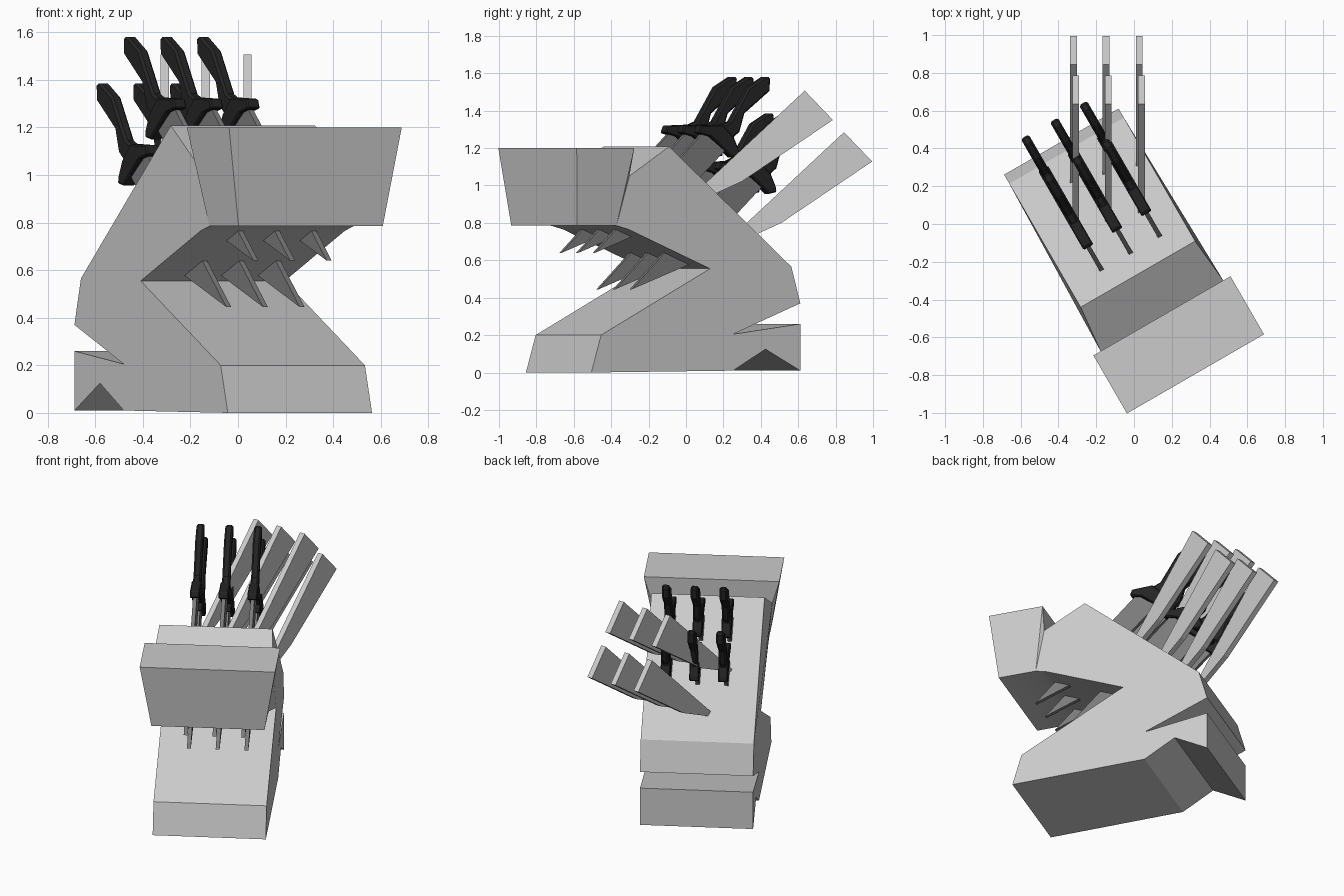
import bpy, bmesh, math
from mathutils import Vector

cube = bpy.data.objects.get("Cube")
if cube:
    bpy.data.objects.remove(cube, do_unlink=True)


def material(name, value):
    m = bpy.data.materials.new(name)
    m.use_nodes = True
    col = (value, value, value, 1)
    m.diffuse_color = col
    m.node_tree.nodes["Principled BSDF"].inputs["Base Color"].default_value = col
    return m


GREY = material("light grey", 0.6)
STEEL = material("steel grey", 0.2)
BLACK = material("black", 0.018)

# The block is turned 30 degrees: u runs forward, v runs across
TURN = math.radians(30)
FORWARD = Vector((math.sin(TURN), -math.cos(TURN), 0))
ACROSS = Vector((math.cos(TURN), math.sin(TURN), 0))


def turned(u, v, z):
    return FORWARD * u + ACROSS * v + Vector((0, 0, z))


def finish(name, bm, mat):
    bmesh.ops.recalc_face_normals(bm, faces=bm.faces)
    mesh = bpy.data.meshes.new(name)
    bm.to_mesh(mesh)
    bm.free()
    mesh.materials.append(mat)
    ob = bpy.data.objects.new(name, mesh)
    bpy.context.collection.objects.link(ob)
    return ob


def plate(name, profile, thickness, place, mat, bevel=0):
    """Extrude a side profile; place(a, offset, z) puts it in the world."""
    bm = bmesh.new()
    sides = [[bm.verts.new(place(a, s * thickness / 2, z)) for a, z in profile]
             for s in (-1, 1)]
    bm.faces.new(sides[0])
    bm.faces.new(sides[1][::-1])
    n = len(profile)
    for i in range(n):
        j = (i + 1) % n
        bm.faces.new((sides[0][i], sides[1][i], sides[1][j], sides[0][j]))
    ob = finish(name, bm, mat)
    if bevel:
        mod = ob.modifiers.new("Bevel", 'BEVEL')
        mod.width = bevel
        mod.segments = 1
        mod.limit_method = 'ANGLE'
        mod.angle_limit = math.radians(60)
    return ob


# Folded figure block: profile of (u, z, sideways flare)
body = [(.72, 0, 0), (.66, .2, 0), (-.013, .555, 0), (.49, .765, 0),
        (.565, .785, 0), (.81, .785, 0), (.85, 1.2, .069), (.495, 1.2, .069),
        (.5, 1.05, .025), (.24, 1.208, 0), (-.515, .565, 0), (-.57, .37, 0),
        (-.155, .205, 0), (-.57, .26, 0), (-.57, .01, 0), (-.355, .125, 0),
        (-.155, .01, 0)]
bm = bmesh.new()
count = len(body)
sides = [[bm.verts.new(turned(u, -.115 + s * (.35 + flare), z)) for u, z, flare in body]
         for s in (-1, 1)]
for side in sides:
    bm.faces.new(side[:5] + side[8:])          # torso and legs
    for k in (5, 6, 7):                        # flared head side
        bm.faces.new((side[4], side[k], side[k + 1]))
for i in range(count):
    j = (i + 1) % count
    bm.faces.new((sides[0][i], sides[1][i], sides[1][j], sides[0][j]))
block = finish("figure_block", bm, GREY)
bpy.ops.object.select_all(action='DESELECT')
block.select_set(True)
bpy.context.view_layer.objects.active = block
bpy.ops.object.shade_smooth_by_angle(angle=math.radians(20))

# Knife profiles in the forward plane
handle = [(-.69, 1.385), (-.65, 1.385), (-.555, 1.33), (-.44, 1.147),
          (-.39, 1.126), (-.255, 1.122), (-.245, 1.085), (-.32, 1.07),
          (-.45, .96), (-.49, .965), (-.49, .99), (-.46, 1.06),
          (-.5, 1.092), (-.53, 1.19), (-.685, 1.31)]
guard = [(-.39, 1.13), (-.255, 1.125), (-.24, 1.085), (-.32, 1.065),
         (-.45, .955), (-.495, .965), (-.49, .995), (-.46, 1.06)]
blade = [(-.28, 1.09), (.39, .445), (.03, .58), (-.41, .99)]

# Two rows of three knives
for row, (du, dz) in (("lower", (0, 0)), ("upper", (.228, .195))):
    for n, v in enumerate((-.27, -.092, .086), 1):
        def place(u, off, z):
            return turned(u + du, v + off, z + dz)
        plate(f"{row}_handle_{n}", handle, .048, place, BLACK, .01)
        plate(f"{row}_guard_{n}", guard, .06, place, BLACK, .006)
        plate(f"{row}_blade_{n}", blade, .024, place, STEEL)

# Two rows of three tapered sheaths, spreading straight out of the back
sheath = [(.845, 1.285), (.995, 1.128), (.51, .8), (.18, .648), (.18, .665)]
for row, (dx, dy, dz) in (("lower", (0, 0, 0)), ("upper", (.012, -.21, .222))):
    for n, x in enumerate((-.32, -.148, .028), 1):
        def place(y, off, z):
            return Vector((x + dx + off, y + dy, z + dz))
        plate(f"{row}_sheath_{n}", sheath, .035, place, GREY)
